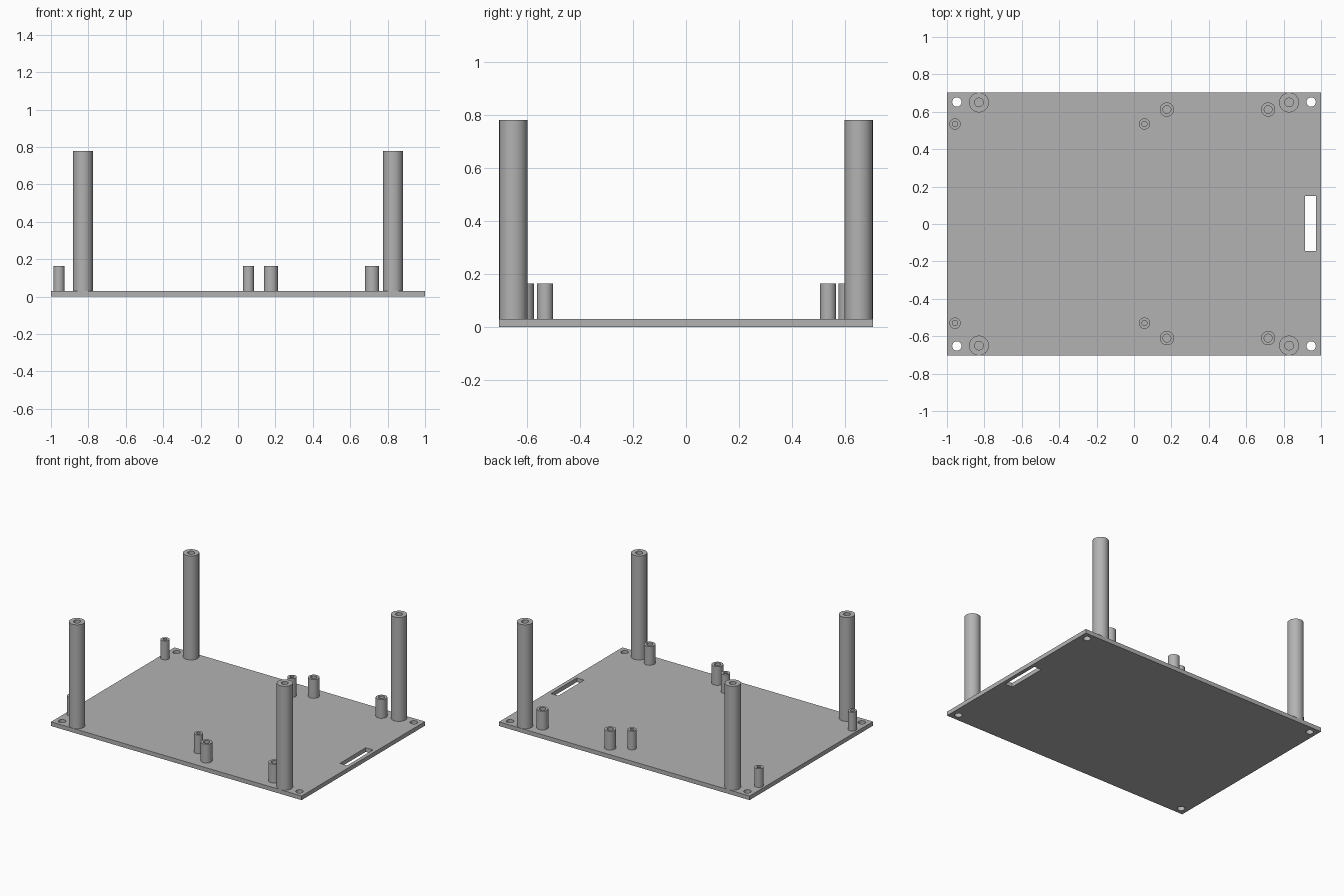
import bpy, bmesh
from math import radians, tau
from mathutils import Matrix, Vector

if "Cube" in bpy.data.objects:
    bpy.data.objects.remove(bpy.data.objects["Cube"], do_unlink=True)

THICK = 0.03       # base plate thickness
HALF_DEPTH = 0.703

grey = bpy.data.materials.new("plain grey")
grey.use_nodes = True
colour = (0.45, 0.45, 0.45, 1)
grey.diffuse_color = colour
grey.node_tree.nodes["Principled BSDF"].inputs["Base Color"].default_value = colour


def make_object(name, bm):
    bmesh.ops.recalc_face_normals(bm, faces=bm.faces)
    mesh = bpy.data.meshes.new(name)
    bm.to_mesh(mesh)
    bm.free()
    mesh.materials.append(grey)
    obj = bpy.data.objects.new(name, mesh)
    bpy.context.collection.objects.link(obj)
    return obj


def smooth(obj):
    bpy.ops.object.select_all(action="DESELECT")
    obj.select_set(True)
    bpy.context.view_layer.objects.active = obj
    bpy.ops.object.shade_smooth_by_angle(angle=radians(30))


def add_box(bm, centre, size):
    place = Matrix.Translation(centre) @ Matrix.Diagonal((*size, 1))
    bmesh.ops.create_cube(bm, size=1, matrix=place)


def standoff(name, x, y, outer, bore, top):
    """Hollow post: revolve outer wall, rim and bore; the plate closes its foot."""
    bm = bmesh.new()
    profile = [(outer, THICK), (outer, top), (bore, top), (bore, THICK)]
    verts = [bm.verts.new((r, 0, z)) for r, z in profile]
    edges = [bm.edges.new(pair) for pair in zip(verts, verts[1:])]
    bmesh.ops.spin(bm, geom=verts + edges, cent=(0, 0, 0), axis=(0, 0, 1),
                   angle=tau, steps=48, use_merge=True)
    bmesh.ops.remove_doubles(bm, verts=bm.verts, dist=0.0001)
    bmesh.ops.translate(bm, verts=bm.verts, vec=Vector((x, y, 0)))
    smooth(make_object(name, bm))


# Base plate
bm = bmesh.new()
add_box(bm, (0, 0, THICK / 2), (2, 2 * HALF_DEPTH, THICK))
plate = make_object("base_plate", bm)

# Cable slot and corner screw holes, cut through the plate
bm = bmesh.new()
add_box(bm, (0.944, 0.002, 0), (0.058, 0.295, 0.2))
for x in (-0.947, 0.947):
    for y in (-0.652, 0.652):
        bmesh.ops.create_cone(bm, cap_ends=True, segments=32, radius1=0.025,
                              radius2=0.025, depth=0.2,
                              matrix=Matrix.Translation((x, y, 0)))
cutter = make_object("hole_cutter", bm)
cutter.hide_render = True

cut = plate.modifiers.new("holes", "BOOLEAN")
cut.operation = "DIFFERENCE"
cut.solver = "EXACT"
cut.object = cutter
bpy.context.view_layer.objects.active = plate
bpy.ops.object.modifier_apply(modifier=cut.name)
bpy.data.objects.remove(cutter, do_unlink=True)
smooth(plate)

# Standoffs: name, x positions, y in front and behind, outer and bore radius, top
groups = [
    ("tall_post", (-0.829, 0.829), (-0.65, 0.65), 0.053, 0.023, 0.78),
    ("narrow_standoff", (-0.957, 0.056), (-0.53, 0.535), 0.03, 0.014, 0.165),
    ("wide_standoff", (0.176, 0.717), (-0.61, 0.612), 0.038, 0.021, 0.165),
]
for name, xs, ys, outer, bore, top in groups:
    for x, x_side in zip(xs, ("right", "left")):
        for y, y_side in zip(ys, ("front", "back")):
            standoff(f"{name}_{y_side}_{x_side}", x, y, outer, bore, top)
